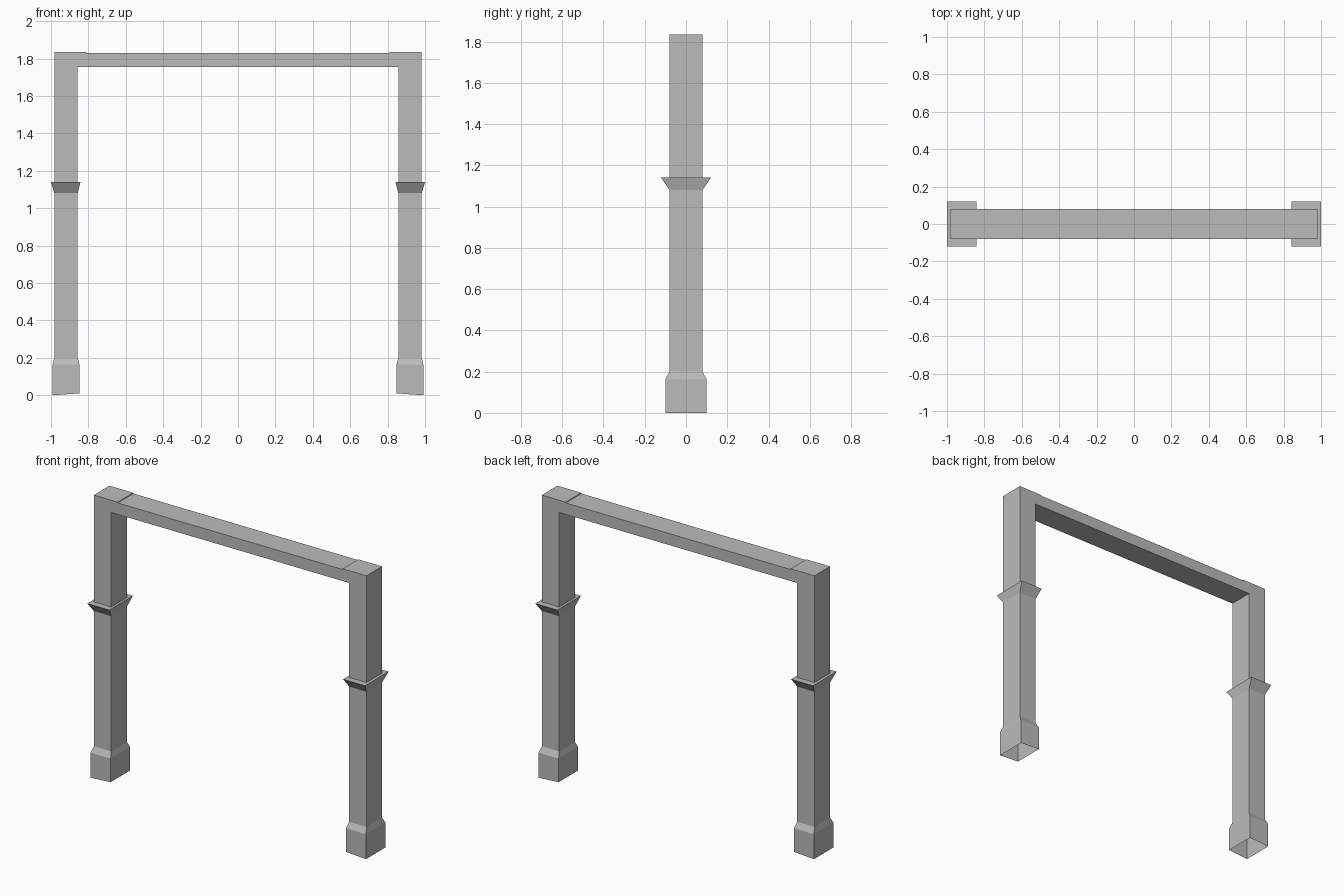
import bpy
import bmesh

cube = bpy.data.objects.get("Cube")
if cube:
    bpy.data.objects.remove(cube, do_unlink=True)

stone = bpy.data.materials.new("grey stone")
stone.use_nodes = True
GREY = (0.5, 0.5, 0.5, 1)
stone.diffuse_color = GREY
stone.node_tree.nodes["Principled BSDF"].inputs["Base Color"].default_value = GREY


def finish(name, bm):
    bmesh.ops.recalc_face_normals(bm, faces=bm.faces)
    mesh = bpy.data.meshes.new(name)
    bm.to_mesh(mesh)
    bm.free()
    mesh.materials.append(stone)
    obj = bpy.data.objects.new(name, mesh)
    bpy.context.collection.objects.link(obj)
    return obj


def loft(name, sections, side, cap_top):
    """Join rectangular sections (inner x, outer x, half depth, inner z, outer z)."""
    bm = bmesh.new()
    rings = []
    for xi, xo, d, zi, zo in sections:
        corners = [(xi, -d, zi), (xo, -d, zo), (xo, d, zo), (xi, d, zi)]
        rings.append([bm.verts.new((side * x, y, z)) for x, y, z in corners])
    for low, high in zip(rings, rings[1:]):
        for i in range(4):
            j = (i + 1) % 4
            bm.faces.new((low[i], low[j], high[j], high[i]))
    if cap_top:
        bm.faces.new(rings[-1])
    return finish(name, bm)


# Posts and lintel: one mirrored outline pushed through the depth
INNER, OUTER, DEPTH = 0.857, 0.982, 0.08
half = [(INNER, 1.755), (INNER, 0.2), (OUTER, 0.2),
        (OUTER, 1.835), (0.81, 1.835), (0.81, 1.83)]
outline = half + [(-x, z) for x, z in reversed(half)]
bm = bmesh.new()
front = bm.faces.new([bm.verts.new((x, -DEPTH, z)) for x, z in outline])
pushed = bmesh.ops.extrude_face_region(bm, geom=[front], use_keep_orig=True)
moved = [v for v in pushed["geom"] if isinstance(v, bmesh.types.BMVert)]
bmesh.ops.translate(bm, verts=moved, vec=(0, 2 * DEPTH, 0))
bmesh.ops.recalc_face_normals(bm, faces=bm.faces)
# The posts are hollow at the foot
feet = [f for f in bm.faces if all(v.co.z < 0.21 for v in f.verts)]
bmesh.ops.delete(bm, geom=feet, context="FACES")
finish("posts_and_lintel", bm)

# Flared collars and open, sloped-shoulder plinths
for label, side in (("left", 1), ("right", -1)):
    loft(label + "_collar", [(INNER, OUTER, DEPTH, 1.08, 1.08),
                             (0.842, 1.0, 0.121, 1.14, 1.14)], side, True)
    loft(label + "_plinth", [(0.847, 0.991, 0.1, 0.01, 0.0),
                             (0.847, 0.991, 0.1, 0.163, 0.163),
                             (INNER, OUTER, DEPTH, 0.2, 0.2)], side, False)
